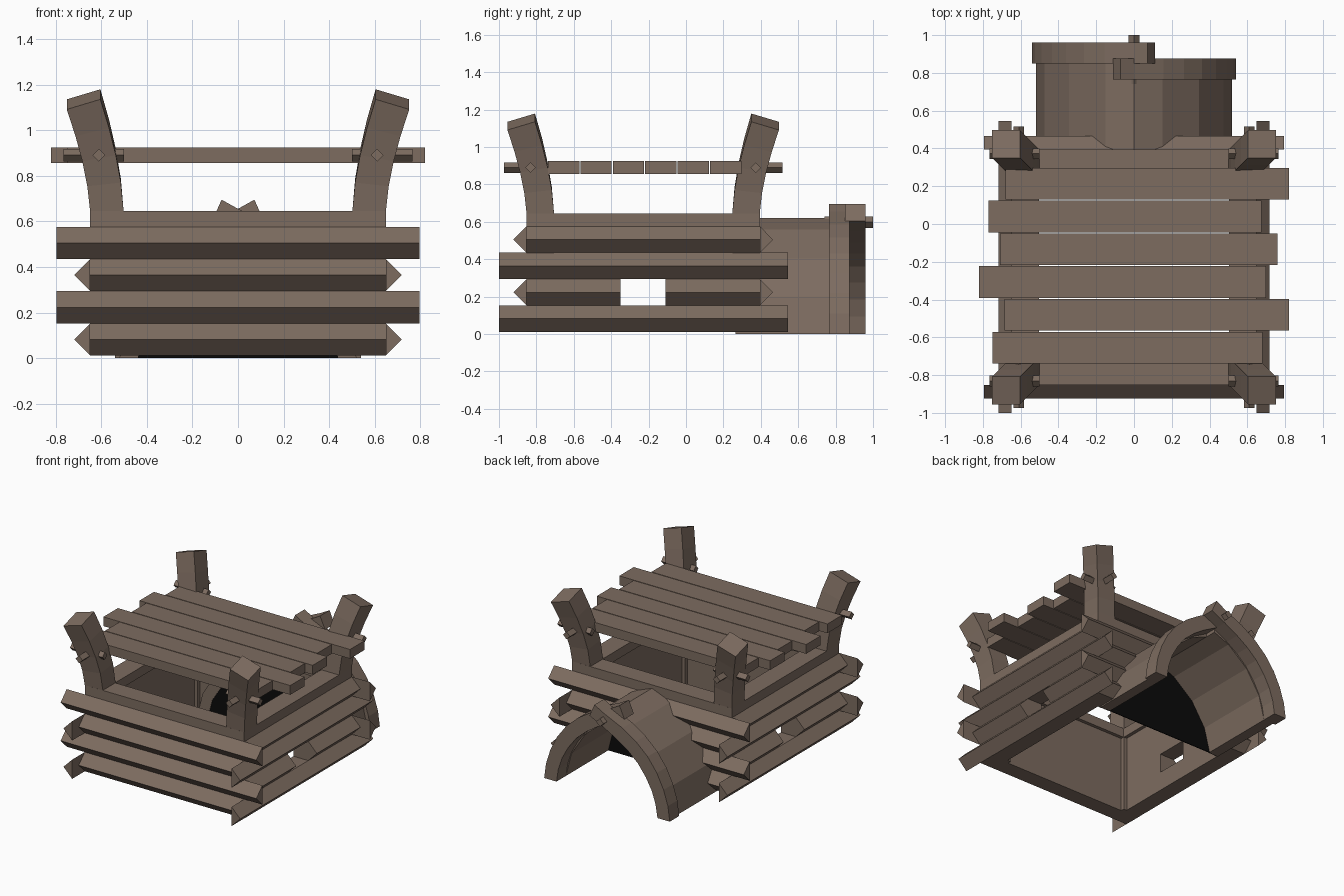
import bpy, bmesh
from mathutils import Vector

if "Cube" in bpy.data.objects:
    bpy.data.objects.remove(bpy.data.objects["Cube"])


def material(name, rgb):
    m = bpy.data.materials.new(name)
    m.diffuse_color = (*rgb, 1)
    m.use_nodes = True
    m.node_tree.nodes["Principled BSDF"].inputs["Base Color"].default_value = m.diffuse_color
    return m


WOOD = material("brown wood", (0.205, 0.15, 0.117))
DARK = material("dark doorway", (0.003, 0.003, 0.003))


def mesh_object(name, bm, mat=WOOD):
    bmesh.ops.recalc_face_normals(bm, faces=bm.faces)
    me = bpy.data.meshes.new(name)
    bm.to_mesh(me)
    bm.free()
    me.materials.append(mat)
    ob = bpy.data.objects.new(name, me)
    bpy.context.scene.collection.objects.link(ob)
    return ob


def prism(name, profile, axis, a, b, mat=WOOD):
    """Extrude a (u, z) profile along x or y from a to b."""
    bm = bmesh.new()
    place = (lambda u, z, t: (t, u, z)) if axis == "x" else (lambda u, z, t: (u, t, z))
    ends = [[bm.verts.new(place(u, z, t)) for u, z in profile] for t in (a, b)]
    n = len(profile)
    for i in range(n):
        j = (i + 1) % n
        bm.faces.new((ends[0][i], ends[0][j], ends[1][j], ends[1][i]))
    for e in ends:
        bm.faces.new(e)
    return mesh_object(name, bm, mat)


def beam(name, axis, u0, u1, z0, z1, a, b):
    return prism(name, [(u0, z0), (u1, z0), (u1, z1), (u0, z1)], axis, a, b)


# Wall footprint
X, Y0, Y1, T = 0.648, -0.853, 0.395, 0.12
LAYER = 0.141
back_parts = []

# Log walls: flat backing with a pointed log on the outside of each layer
for k in range(4):
    z0 = 0.012 + k * LAYER
    z1 = z0 + LAYER
    zm = (z0 + z1) / 2
    x_end = 0.795 if k % 2 else X
    for name, y, s in (("front", Y0, -1), ("back", Y1, 1)):
        wall = beam(name + "_wall", "x", y - s * T, y, z0, z1, -X, X)
        log = prism(name + "_log", [(y, z0), (y + s * 0.07, zm), (y, z1)],
                    "x", -x_end, x_end)
        if s > 0:
            back_parts += [wall, log]
    ya, yb = (Y0, Y1) if k % 2 else (-1.0, 0.545)
    for s in (-1, 1):
        cuts = [(0, -0.35), (-0.11, 1)] if k == 1 else [(0, 1)]   # window gap
        for c0, c1 in cuts:
            w0, w1 = (c0 or Y0 + T), (c1 if c1 != 1 else Y1 - T)
            l0, l1 = (c0 or ya), (c1 if c1 != 1 else yb)
            beam("side_wall", "y", s * (X - T), s * X, z0, z1, w0, w1)
            prism("side_log", [(s * X, z0), (s * (X + 0.07), zm), (s * X, z1)],
                  "y", l0, l1)

# Flat top frame
for y, s in ((Y0, -1), (Y1, 1)):
    beam("top_frame_beam", "x", y - s * 0.145, y, 0.576, 0.645, -X, X)
for s in (-1, 1):
    beam("top_frame_side", "y", s * (X - 0.145), s * X, 0.576, 0.645,
         Y0 + 0.145, Y1 - 0.145)

# Corner posts bending outwards, each with two pegs
RINGS = [(0.012, 0, 0), (0.645, 0, 0.03), (0.77, 0.012, 0.11), (0.89, 0.034, 0.18),
         (1.01, 0.064, 0.25), (1.135, 0.102, 0.3)]
for sx in (-1, 1):
    for sy in (-1, 1):
        bm = bmesh.new()
        rings = []
        for z, off, tilt in RINGS:
            r = []
            for du, dv in ((-1, -1), (1, -1), (1, 1), (-1, 1)):
                h = 0.0735
                r.append(bm.verts.new((sx * (0.575 + off + du * h),
                                       -0.229 + sy * (0.55 + off + dv * h),
                                       z - (tilt * h * (du + dv) if z > 0.7 else 0))))
            rings.append(r)
        for a, b in zip(rings, rings[1:]):
            for i in range(4):
                j = (i + 1) % 4
                bm.faces.new((a[i], a[j], b[j], b[i]))
        bm.faces.new(rings[0])
        bm.faces.new(rings[-1])
        mesh_object("corner_post", bm)
        yc = -0.229 + sy * 0.602

        def diamond(c, r=0.028):
            return [(c - r, 0.89), (c, 0.89 - r), (c + r, 0.89), (c, 0.89 + r)]
        prism("post_peg", diamond(yc), "x", sx * 0.50, sx * 0.765)
        prism("post_peg", diamond(sx * 0.61), "y", -0.229 + sy * 0.48, -0.229 + sy * 0.745)

# Roof planks of uneven length
PLANKS = [(-0.68, 0.82), (-0.77, 0.675), (-0.71, 0.76),
          (-0.82, 0.70), (-0.685, 0.82), (-0.75, 0.68)]
for i, (a, b) in enumerate(PLANKS):
    y = 0.297 - i * 0.1735
    beam("roof_plank", "x", y - 0.168, y, 0.856, 0.924, a, b)

# Pointed entrance tunnel: two half shells of different length
OUT = [(0.52, 0), (0.475, 0.2), (0.345, 0.405), (0.152, 0.56), (0, 0.62)]
INN = [(0.44, 0), (0.395, 0.175), (0.285, 0.345), (0.125, 0.475), (0, 0.525)]
RIM_OUT = [(0.54, 0), (0.525, 0.11), (0.49, 0.22), (0.435, 0.33), (0.36, 0.43),
           (0.265, 0.515), (0.155, 0.585), (0, 0.655), (-0.072, 0.695)]
RIM_IN = [(0.44, 0), (0.425, 0.095), (0.395, 0.185), (0.345, 0.275), (0.28, 0.36),
          (0.2, 0.43), (0.11, 0.49), (0, 0.55), (-0.112, 0.605)]
for s, end in ((-1, 0.85), (1, 0.765)):
    shell = [(s * x, z) for x, z in OUT + INN[::-1]]
    prism("entrance_shell", shell, "y", 0.265, end)
    rim = [(s * x, z) for x, z in RIM_OUT + RIM_IN[::-1]]
    prism("entrance_rim", rim, "y", end, end + 0.11)

# Peg pinning the crossed rims
prism("rim_peg", [(-0.03, 0.598), (0, 0.568), (0.03, 0.598), (0, 0.628)], "y", 0.74, 1.0)

# Dark doorway plate
mid = [((a + c) / 2, (b + d) / 2) for (a, b), (c, d) in zip(OUT, INN)]
arch = mid + [(-x, z) for x, z in mid[-2::-1]]
prism("doorway", [(x * 0.97, z) for x, z in arch], "y", 0.268, 0.274, DARK)

# Cut the entrance through the back wall
cutter = prism("entrance_cutter", [(x, z - 0.02 if z == 0 else z) for x, z in arch],
               "y", 0.2, 0.6)
cutter.hide_render = True
for ob in back_parts:
    mod = ob.modifiers.new("opening", "BOOLEAN")
    mod.operation = "DIFFERENCE"
    mod.solver = "EXACT"
    mod.object = cutter
    with bpy.context.temp_override(object=ob, active_object=ob):
        bpy.ops.object.modifier_apply(modifier=mod.name)
bpy.data.objects.remove(cutter)
